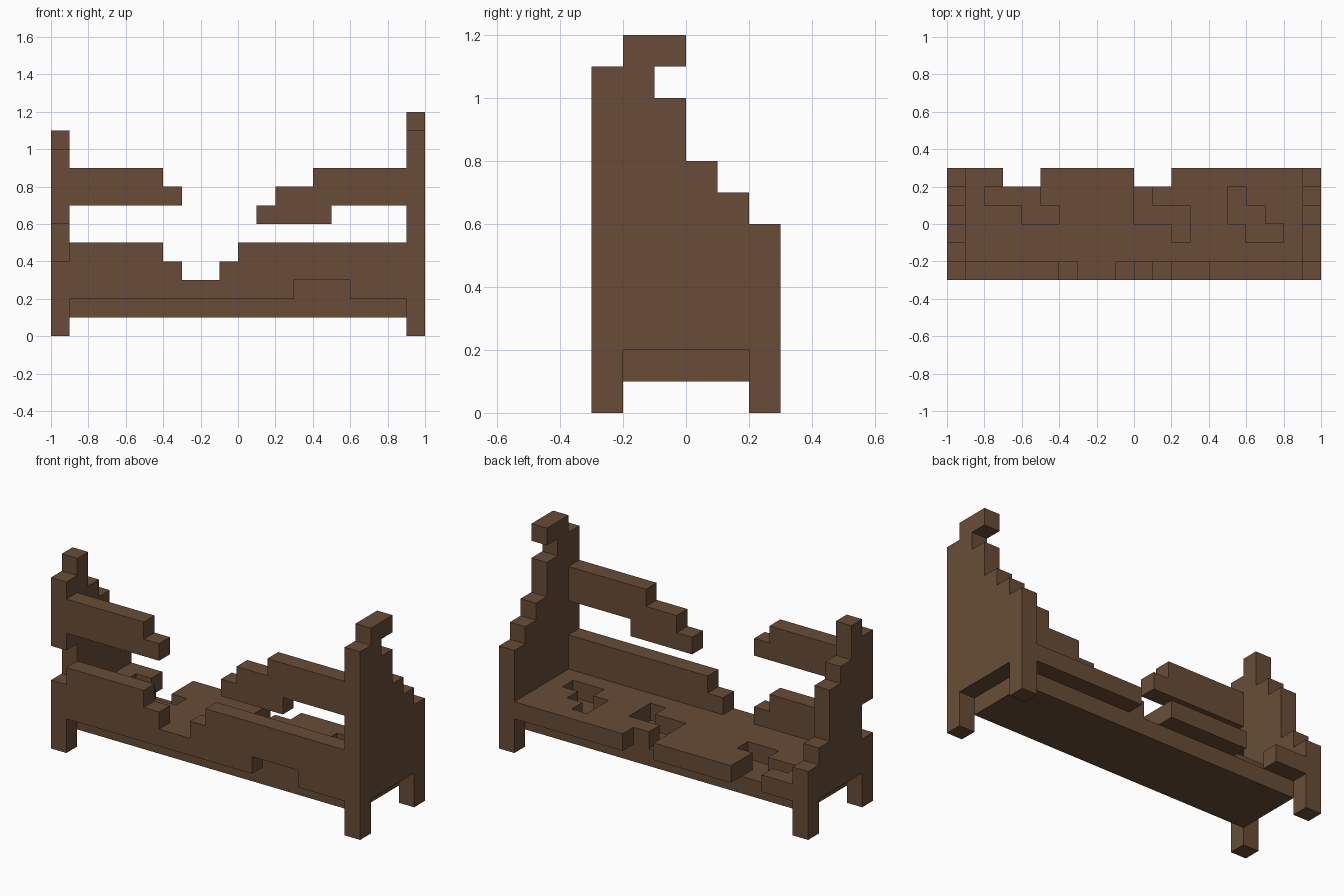
import bpy
import bmesh
from mathutils import Vector

cube = bpy.data.objects.get("Cube")
if cube:
    bpy.data.objects.remove(cube, do_unlink=True)

# Single dark wood colour
WOOD = (0.138, 0.073, 0.038, 1.0)
wood = bpy.data.materials.new("dark_wood")
wood.use_nodes = True
wood.diffuse_color = WOOD
bsdf = next(n for n in wood.node_tree.nodes if n.type == 'BSDF_PRINCIPLED')
bsdf.inputs["Base Color"].default_value = WOOD
bsdf.inputs["Roughness"].default_value = 0.9

U = 0.1  # one block; all outlines below are in block units


def board(name, axis, start, outline, depth=1):
    """Extrude a stepped outline along an axis, starting at a given block."""
    place = {
        'x': lambda a, b: (start, a, b),
        'y': lambda a, b: (a, start, b),
        'z': lambda a, b: (a, b, start),
    }[axis]
    shift = {'x': (depth, 0, 0), 'y': (0, depth, 0), 'z': (0, 0, depth)}[axis]
    bm = bmesh.new()
    face = bm.faces.new([bm.verts.new(Vector(place(a, b)) * U) for a, b in outline])
    ext = bmesh.ops.extrude_face_region(bm, geom=[face], use_keep_orig=True)
    moved = [v for v in ext["geom"] if isinstance(v, bmesh.types.BMVert)]
    bmesh.ops.translate(bm, verts=moved, vec=Vector(shift) * U)
    bmesh.ops.recalc_face_normals(bm, faces=bm.faces)
    mesh = bpy.data.meshes.new(name)
    bm.to_mesh(mesh)
    bm.free()
    mesh.materials.append(wood)
    obj = bpy.data.objects.new(name, mesh)
    bpy.context.collection.objects.link(obj)
    return obj


# End panels with legs, outlines in (y, z); both share the foot shape
FEET = [(-3, 0), (-2, 0), (-2, 2), (2, 2), (2, 0), (3, 0)]

board("left_end_panel", 'x', 9, FEET + [
    (3, 6), (2, 6), (2, 7), (1, 7), (1, 8), (0, 8), (0, 10), (-1, 10),
    (-1, 11), (0, 11), (0, 12), (-2, 12), (-2, 11), (-3, 11)])

board("right_end_panel", 'x', -10, FEET + [
    (3, 4), (2, 4), (2, 5), (1, 5), (1, 8), (0, 8), (0, 9), (-1, 9),
    (-1, 11), (-2, 11), (-2, 10), (-3, 10), (-3, 6), (-2, 6), (-2, 4), (-3, 4)])

# Broken boards along the tall side, outlines in (x, z)
board("lower_back_board", 'y', -3, [
    (-9, 2), (3, 2), (3, 3), (6, 3), (6, 2), (9, 2), (9, 5), (0, 5), (0, 4),
    (-1, 4), (-1, 3), (-3, 3), (-3, 4), (-4, 4), (-4, 5), (-9, 5)])

board("upper_back_board_right", 'y', -3, [
    (-9, 7), (-3, 7), (-3, 8), (-4, 8), (-4, 9), (-9, 9)])

board("upper_back_board_left", 'y', -3, [
    (1, 6), (5, 6), (5, 7), (9, 7), (9, 9), (4, 9), (4, 8), (2, 8), (2, 7), (1, 7)])

# Seat: solid base below, worn top layer with holes, outlines in (x, y)
board("seat_base", 'z', 1, [(-9, -2), (9, -2), (9, 2), (-9, 2)])

board("seat_top_main", 'z', 2, [
    (-9, -2), (5, -2), (5, 3), (2, 3), (2, 2), (1, 2), (1, 1), (3, 1), (3, -1),
    (2, -1), (2, 0), (0, 0), (0, 3), (-5, 3), (-5, 1), (-4, 1), (-4, 0), (-6, 0),
    (-6, 1), (-8, 1), (-8, 2), (-7, 2), (-7, 3), (-9, 3)])

board("seat_top_left", 'z', 2, [
    (5, -2), (9, -2), (9, 3), (5, 3), (5, 2), (6, 2), (6, 1), (7, 1), (7, 0),
    (8, 0), (8, -1), (6, -1), (6, 0), (5, 0)])
